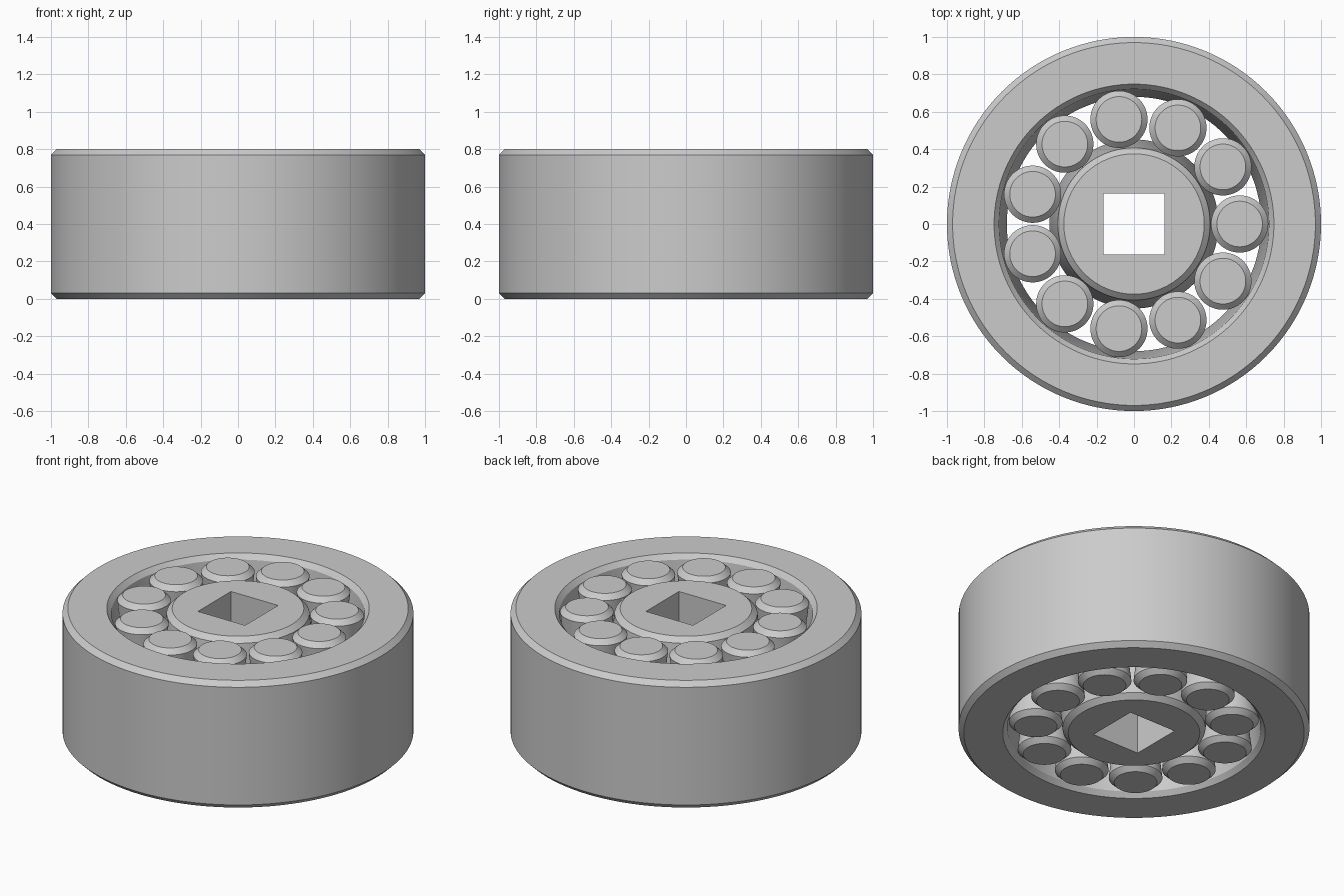
import bpy, bmesh, math

cube = bpy.data.objects.get("Cube")
if cube:
    bpy.data.objects.remove(cube)

HEIGHT, BEVEL = 0.8, 0.03
ROLLERS, PITCH_RADIUS = 11, 0.565

steel = bpy.data.materials.new("light_grey")
steel.use_nodes = True
steel.diffuse_color = (0.6, 0.6, 0.6, 1)
steel.node_tree.nodes["Principled BSDF"].inputs["Base Color"].default_value = (0.6, 0.6, 0.6, 1)


def side(rim, waist, end):
    """Profile from bottom to top: bevelled ends and a tapered middle."""
    return [(end, 0), (rim, BEVEL), (waist, HEIGHT / 2), (rim, HEIGHT - BEVEL), (end, HEIGHT)]


def square_radius(half, angle):
    """Distance from the centre to a square's edge in a given direction."""
    return half / max(abs(math.cos(angle)), abs(math.sin(angle)))


def lathe(name, outer, inner=None, square=None, segments=128, location=(0, 0, 0)):
    """Turn a profile; close it with an inner profile, a square bore or flat caps."""
    bm = bmesh.new()
    columns = []
    for i in range(segments):
        a = 2 * math.pi * i / segments
        points = list(outer)
        if inner:
            points += reversed(inner)
        if square:
            r = square_radius(square, a)
            points += [(r, HEIGHT), (r, 0)]
        columns.append([bm.verts.new((r * math.cos(a), r * math.sin(a), z)) for r, z in points])
    count = len(columns[0])
    closed = bool(inner or square)
    for i, col in enumerate(columns):
        nxt = columns[(i + 1) % segments]
        for j in range(count if closed else count - 1):
            k = (j + 1) % count
            bm.faces.new((col[j], nxt[j], nxt[k], col[k]))
    if not closed:
        bm.faces.new([c[0] for c in reversed(columns)])
        bm.faces.new([c[-1] for c in columns])
    bmesh.ops.recalc_face_normals(bm, faces=bm.faces)
    mesh = bpy.data.meshes.new(name)
    bm.to_mesh(mesh)
    bm.free()
    mesh.materials.append(steel)
    obj = bpy.data.objects.new(name, mesh)
    obj.location = location
    bpy.context.collection.objects.link(obj)
    bpy.ops.object.select_all(action='DESELECT')
    obj.select_set(True)
    bpy.context.view_layer.objects.active = obj
    bpy.ops.object.shade_smooth_by_angle(angle=math.radians(30))
    return obj


# Outer ring: bevelled cylinder whose bore bulges inwards
lathe("outer_ring",
      [(0.97, 0), (1, BEVEL), (1, HEIGHT - BEVEL), (0.97, HEIGHT)],
      inner=side(0.722, 0.68, 0.748))

# Inner hub: bulging barrel with a square bore
lathe("inner_hub", side(0.407, 0.452, 0.375), square=0.164)

# Rollers: waisted cylinders that nest between hub and ring
for i in range(ROLLERS):
    a = 2 * math.pi * i / ROLLERS
    lathe(f"roller_{i + 1}", side(0.153, 0.11, 0.122), segments=64,
          location=(PITCH_RADIUS * math.cos(a), PITCH_RADIUS * math.sin(a), 0))
